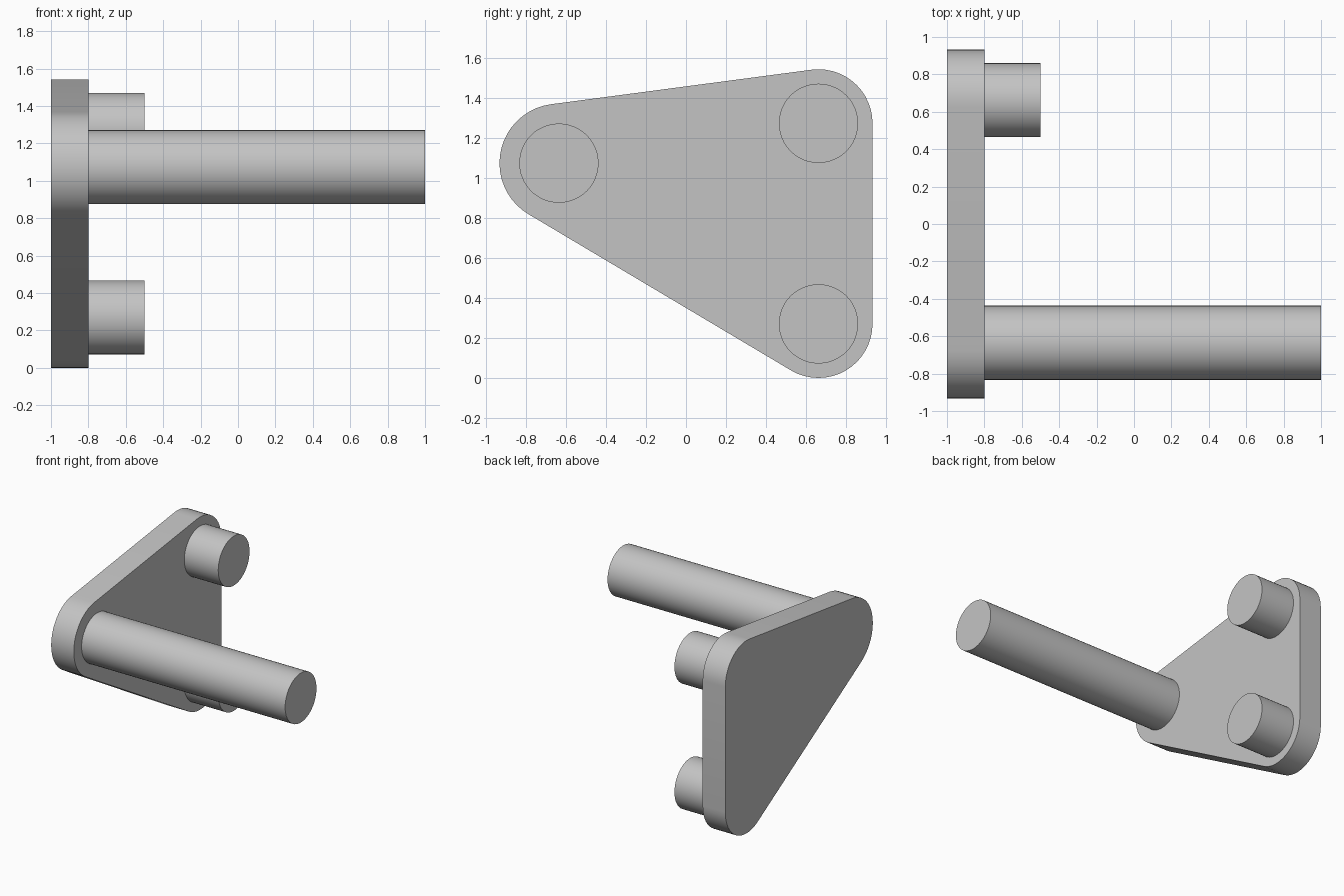
import bpy, bmesh, math
from mathutils import Vector
from mathutils.geometry import convex_hull_2d

cube = bpy.data.objects.get("Cube")
if cube:
    bpy.data.objects.remove(cube, do_unlink=True)

# Single plain grey material
grey = bpy.data.materials.new("plain grey")
grey.use_nodes = True
colour = (0.55, 0.55, 0.55, 1)
grey.diffuse_color = colour
grey.node_tree.nodes["Principled BSDF"].inputs["Base Color"].default_value = colour

SEGMENTS = 48


def circle(y, z, radius):
    angles = [math.tau * i / SEGMENTS for i in range(SEGMENTS)]
    return [Vector((y + radius * math.cos(a), z + radius * math.sin(a))) for a in angles]


def extrude_x(name, outline, x0, x1):
    """Solid made by sweeping a (y, z) outline from x0 to x1."""
    bm = bmesh.new()
    face = bm.faces.new([bm.verts.new((x0, p.x, p.y)) for p in outline])
    swept = bmesh.ops.extrude_face_region(bm, geom=[face], use_keep_orig=True)
    verts = [g for g in swept["geom"] if isinstance(g, bmesh.types.BMVert)]
    bmesh.ops.translate(bm, verts=verts, vec=(x1 - x0, 0, 0))
    bmesh.ops.recalc_face_normals(bm, faces=bm.faces)
    mesh = bpy.data.meshes.new(name)
    bm.to_mesh(mesh)
    bm.free()
    mesh.materials.append(grey)
    obj = bpy.data.objects.new(name, mesh)
    bpy.context.collection.objects.link(obj)
    bpy.ops.object.select_all(action="DESELECT")
    obj.select_set(True)
    bpy.context.view_layer.objects.active = obj
    bpy.ops.object.shade_smooth_by_angle(angle=math.radians(30))


# Part name, centre y and z, plate corner radius, rod end x
rods = [
    ("long_handle", -0.635, 1.073, 0.297, 1.0),
    ("upper_peg", 0.662, 1.272, 0.27, -0.5),
    ("lower_peg", 0.662, 0.27, 0.27, -0.5),
]

# Rounded triangular plate wrapped around the three corner circles
points = [p for _, y, z, r, _ in rods for p in circle(y, z, r)]
extrude_x("mounting_plate", [points[i] for i in convex_hull_2d(points)], -1.0, -0.8)

# Round rods standing on the plate
for name, y, z, _, end in rods:
    extrude_x(name, circle(y, z, 0.198), -0.8, end)
